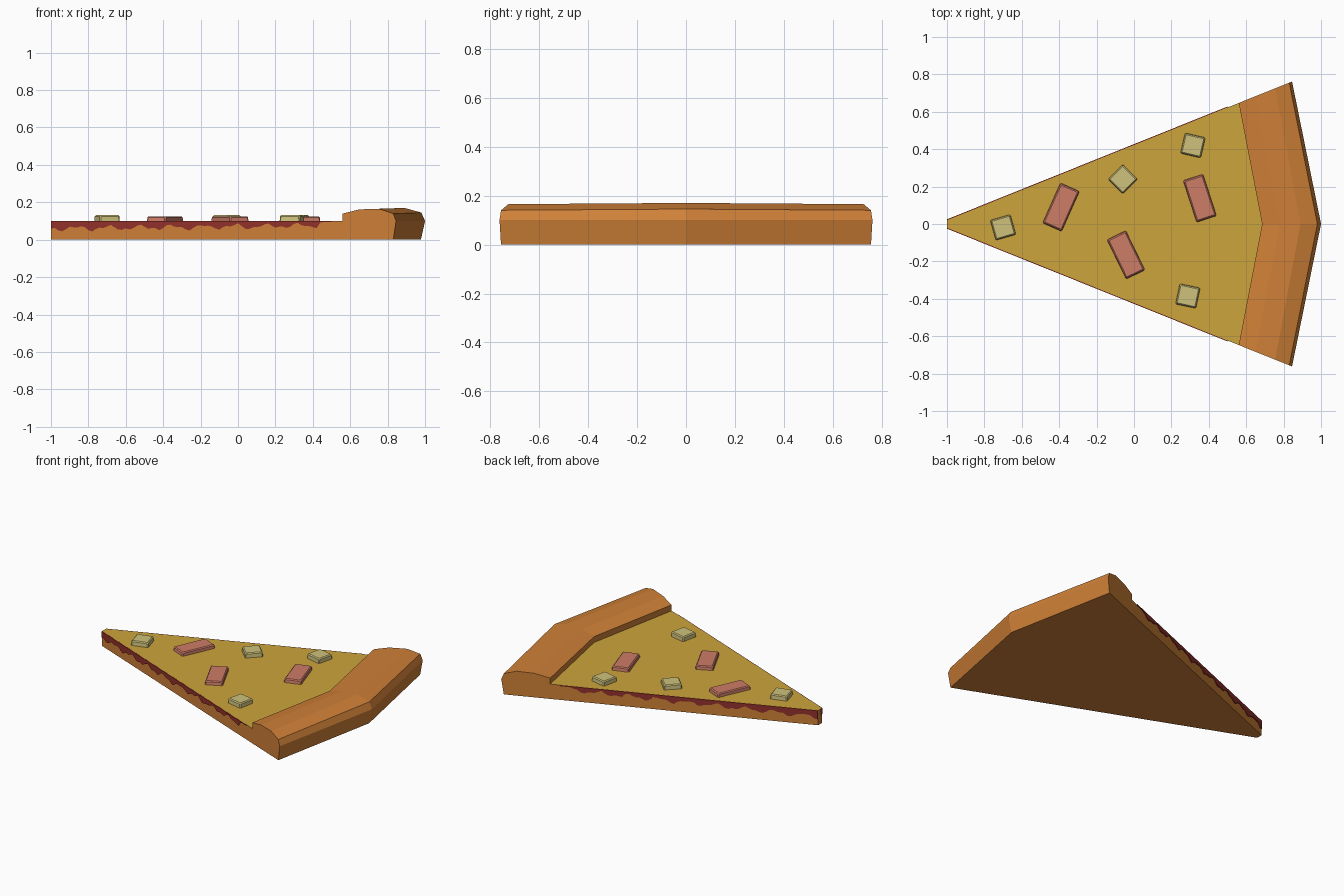
import bpy, bmesh, math, random
from mathutils import Matrix

if "Cube" in bpy.data.objects:
    bpy.data.objects.remove(bpy.data.objects["Cube"])

random.seed(4)

def material(name, rgb):
    m = bpy.data.materials.new(name)
    m.diffuse_color = (*rgb, 1)
    m.use_nodes = True
    m.node_tree.nodes["Principled BSDF"].inputs["Base Color"].default_value = m.diffuse_color
    return m

CRUST = material("baked dough", (0.62, 0.215, 0.038))
CHEESE = material("golden cheese", (0.61, 0.375, 0.045))
SAUCE = material("tomato sauce", (0.29, 0.03, 0.024))
HAM = material("pink ham", (0.61, 0.2, 0.135))
PINEAPPLE = material("pale pineapple", (0.62, 0.54, 0.2))

def finish(name, bm, *mats):
    me = bpy.data.meshes.new(name)
    bm.to_mesh(me)
    bm.free()
    ob = bpy.data.objects.new(name, me)
    bpy.context.collection.objects.link(ob)
    for m in mats:
        me.materials.append(m)
    return ob

TOP = 0.10
def edge_y(x):
    """Half width of the wedge at a given x."""
    return 0.02 + 0.402 * (x + 1)

# slice: wedge of dough, its top face is the cheese
bm = bmesh.new()
outline = [(-1, -0.02), (0.56, -edge_y(0.56)), (0.685, 0), (0.56, edge_y(0.56)), (-1, 0.02)]
low = [bm.verts.new((x, y, 0)) for x, y in outline]
high = [bm.verts.new((x, y, TOP)) for x, y in outline]
bm.faces.new(low[::-1])
bm.faces.new(high).material_index = 1
for i in (0, 3, 4):          # sides and tip; the crust closes the rest
    j = (i + 1) % 5
    bm.faces.new((low[i], low[j], high[j], high[i]))
finish("slice_base", bm, CRUST, CHEESE)

# crust: profile (x at the ends, x at the middle, z at ends, z at middle)
profile = [(0.56, 0.685, 0, 0), (0.56, 0.685, 0.10, 0.10), (0.56, 0.685, 0.14, 0.14),
           (0.65, 0.78, 0.162, 0.165), (0.755, 0.89, 0.165, 0.17),
           (0.83, 0.98, 0.14, 0.145), (0.845, 1.0, 0.10, 0.10), (0.83, 0.978, 0, 0)]
bm = bmesh.new()
rings = []
for s in (-1, 0, 1):
    rings.append([bm.verts.new((xm, 0, zm) if s == 0 else (xe, s * edge_y(xe), ze))
                  for xe, xm, ze, zm in profile])
n = len(profile)
for a, b in zip(rings, rings[1:]):
    for i in range(1, n):
        j = (i + 1) % n
        bm.faces.new((a[i], a[j], b[j], b[i]))
bm.faces.new(rings[0])
bm.faces.new(rings[-1])
bmesh.ops.recalc_face_normals(bm, faces=bm.faces)
finish("crust", bm, CRUST)

# sauce: thin dripping band running down one side, round the tip and back
def side_points(s):
    count = 75
    return [(-1 + 1.5 * i / count, s) for i in range(count + 1)]

bm = bmesh.new()
rows = []
path = side_points(-1)[::-1] + side_points(1)
for x, s in path:
    t = (x + 1) / 1.5
    wave = 0.011 * math.sin(x * 37 + s) + 0.006 * math.sin(x * 83 + 2 * s)
    depth = max(0.003, 0.041 - 0.018 * t + wave + random.uniform(-0.003, 0.003))
    if t > 0.95:
        depth *= 0.3
    out = 0.005
    px, y = max(x, -0.999), s * edge_y(x)
    tip = 0.001 if x <= -1 else 0
    z = TOP - 0.0005
    rows.append([bm.verts.new(p) for p in (
        (px + tip, y - s * 0.004, z), (px - tip, y + s * out, z),
        (px - tip, y + s * out, z - depth), (px + tip, y - s * 0.004, z - depth))])
for a, b in zip(rows, rows[1:]):
    for i in range(4):
        j = (i + 1) % 4
        bm.faces.new((a[i], a[j], b[j], b[i]))
bm.faces.new(rows[0])
bm.faces.new(rows[-1])
bmesh.ops.recalc_face_normals(bm, faces=bm.faces)
finish("sauce_drips", bm, SAUCE)

# toppings: small bevelled blocks lying on the cheese
def topping(name, x, y, length, width, height, angle, mat):
    bm = bmesh.new()
    bmesh.ops.create_cube(bm, size=1, matrix=Matrix.Diagonal((length, width, height, 1)))
    for v in bm.verts:       # slight taper towards the top
        if v.co.z > 0:
            v.co.x *= 0.97
            v.co.y *= 0.96
    bmesh.ops.bevel(bm, geom=[e for e in bm.edges if max(v.co.z for v in e.verts) > 0],
                    offset=0.006, segments=1, affect='EDGES')
    ob = finish(name, bm, mat)
    ob.location = (x, y, TOP + height / 2 - 0.001)
    ob.rotation_euler.z = math.radians(angle)

for i, (x, y, a) in enumerate([(-0.39, 0.09, 66), (0.352, 0.138, 108), (-0.043, -0.165, 116)]):
    topping(f"ham_{i + 1}", x, y, 0.235, 0.112, 0.026, a, HAM)
for i, (x, y, a) in enumerate([(-0.70, -0.018, 16), (-0.06, 0.24, 45),
                               (0.315, 0.42, -13), (0.288, -0.385, -12)]):
    topping(f"pineapple_{i + 1}", x, y, 0.112, 0.112, 0.032, a, PINEAPPLE)
